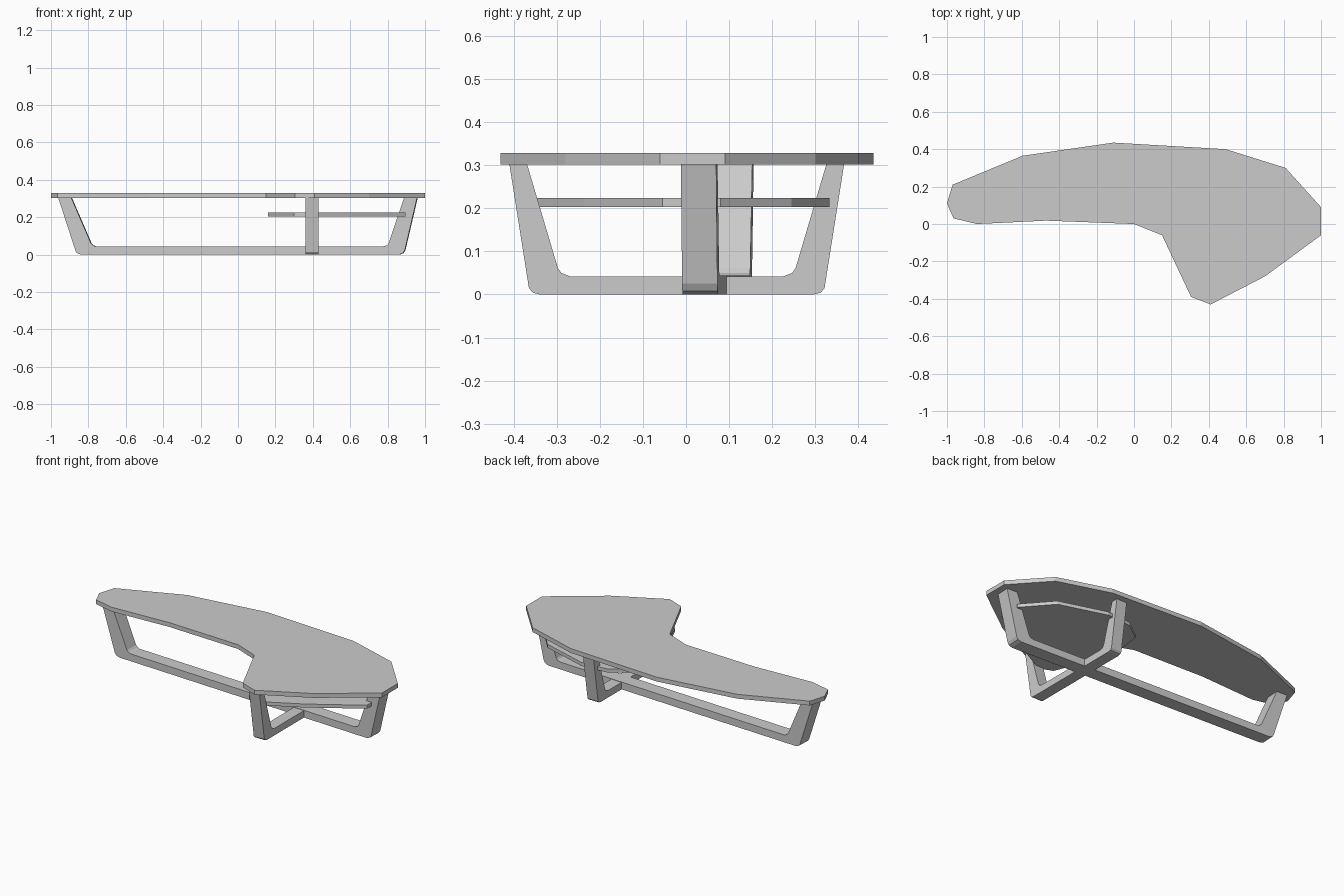
import bpy, bmesh
from math import radians, pi
from mathutils import Matrix

if "Cube" in bpy.data.objects:
    bpy.data.objects.remove(bpy.data.objects["Cube"])


def prism(name, outline, depth, matrix):
    """Extrude a flat outline along local z, then place it."""
    bm = bmesh.new()
    face = bm.faces.new([bm.verts.new((x, y, 0)) for x, y in outline])
    geo = bmesh.ops.extrude_face_region(bm, geom=[face])
    verts = [v for v in geo["geom"] if isinstance(v, bmesh.types.BMVert)]
    bmesh.ops.translate(bm, verts=verts, vec=(0, 0, depth))
    bmesh.ops.recalc_face_normals(bm, faces=bm.faces)
    bm.transform(matrix)
    bmesh.ops.recalc_face_normals(bm, faces=bm.faces)
    mesh = bpy.data.meshes.new(name)
    bm.to_mesh(mesh)
    bm.free()
    obj = bpy.data.objects.new(name, mesh)
    bpy.context.collection.objects.link(obj)
    return obj


def leg_frame(name, outline, width, location, angle):
    """Stand a U-shaped profile upright, centred on its width."""
    place = (Matrix.Translation(location) @ Matrix.Rotation(angle, 4, 'Z')
             @ Matrix.Rotation(pi / 2, 4, 'X')
             @ Matrix.Translation((0, 0, -width / 2)))
    return prism(name, outline, width, place)


# Curved, faceted table top
top = [(-1, .11), (-.965, .03), (-.84, 0), (-.47, .018), (0, 0), (.15, -.06),
       (.305, -.39), (.41, -.43), (.70, -.28), (1, -.06), (1, .09),
       (.81, .30), (.49, .40), (-.11, .435), (-.595, .365), (-.97, .21)]
prism("table_top", top, .026, Matrix.Translation((0, 0, .302)))

# Small shelf below the wide end
shelf = [(.16, .01), (.30, -.325), (.38, -.357), (.61, -.235), (.895, -.055),
         (.895, .08), (.75, .245), (.46, .333), (.30, .32), (.19, .24)]
prism("lower_shelf", shelf, .021, Matrix.Translation((0, 0, .203)))

# Long leg frame, slightly turned
long_profile = [(-.96, .303), (-.868, .02), (-.86, .008), (-.84, 0),
                (.865, 0), (.885, .008), (.895, .025), (.96, .303),
                (.89, .303), (.808, .06), (.80, .05), (.78, .044),
                (-.76, .044), (-.775, .05), (-.785, .06), (-.89, .303)]
leg_frame("long_leg_frame", long_profile, .082, (0, .0725, 0), radians(-2.6))

# Short crossing leg frame, symmetrical about its own centre
half = [(.318, 0), (.334, .004), (.343, .015), (.3885, .303), (.3475, .303),
        (.276, .062), (.268, .05), (.247, .042)]
short_profile = half + [(-x, z) for x, z in reversed(half)]
leg_frame("short_leg_frame", short_profile, .07, (.395, -.0215, 0), pi / 2)
